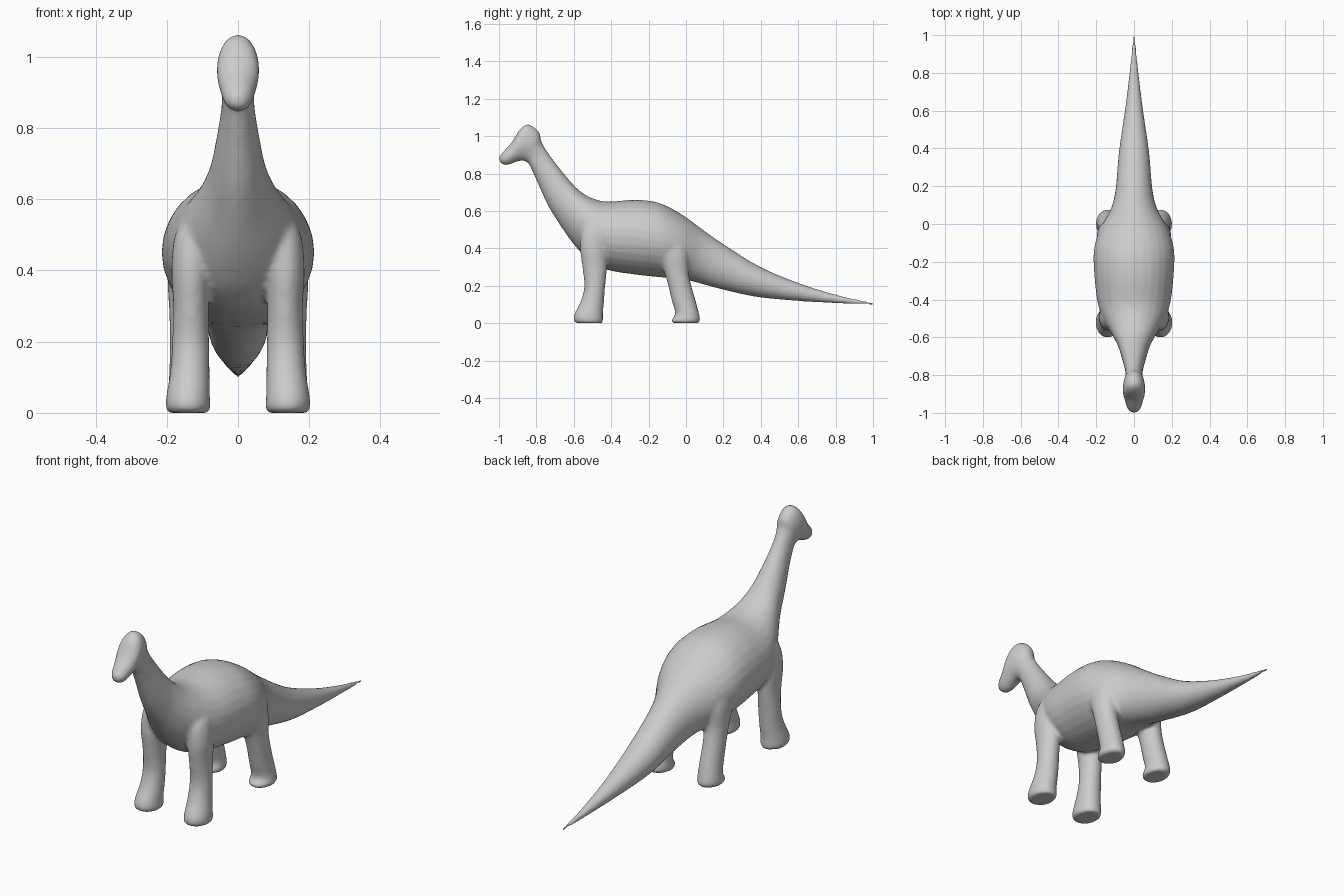
import bpy, bmesh, math
from mathutils import Vector

if "Cube" in bpy.data.objects:
    bpy.data.objects.remove(bpy.data.objects["Cube"])

SIDES, STEPS = 28, 5


def spline(a, b, c, d, t):
    """Catmull-Rom blend of four equal-length tuples."""
    return [0.5 * (2 * q + (r - p) * t + (2 * p - 5 * q + 4 * r - s) * t * t
                   + (3 * q - p - 3 * r + s) * t ** 3)
            for p, q, r, s in zip(a, b, c, d)]


def refine(rows):
    out = []
    for i in range(len(rows) - 1):
        a, d = rows[max(i - 1, 0)], rows[min(i + 2, len(rows) - 1)]
        out += [spline(a, rows[i], rows[i + 1], d, k / STEPS) for k in range(STEPS)]
    return out + [rows[-1]]


def loft(bm, rings):
    """Skin a list of rings (lists of points) and cap both ends."""
    loops = [[bm.verts.new(p) for p in ring] for ring in rings]
    for a, b in zip(loops, loops[1:]):
        for i in range(SIDES):
            j = (i + 1) % SIDES
            bm.faces.new((a[i], a[j], b[j], b[i]))
    bm.faces.new(loops[0])
    bm.faces.new(loops[-1])


ANGLES = [2 * math.pi * i / SIDES for i in range(SIDES)]

# Head, neck, trunk and tail: upper y, upper z, lower y, lower z, half width
trunk = [
    (-1.0, .89, -.996, .862, .018), (-.97, .925, -.975, .847, .037),
    (-.93, .97, -.945, .848, .048), (-.885, 1.04, -.915, .86, .058),
    (-.84, 1.063, -.89, .867, .059), (-.785, 1.022, -.868, .868, .053),
    (-.774, .975, -.84, .85, .046), (-.75, .93, -.80, .765, .047),
    (-.70, .86, -.738, .63, .062), (-.63, .772, -.66, .505, .085),
    (-.57, .71, -.59, .41, .120), (-.51, .672, -.51, .33, .160),
    (-.42, .65, -.42, .285, .192), (-.27, .66, -.27, .26, .210),
    (-.14, .642, -.13, .245, .212), (-.02, .58, -.03, .237, .180),
    (.09, .50, .06, .217, .125), (.19, .43, .17, .187, .098),
    (.39, .305, .37, .142, .080), (.61, .212, .60, .119, .048),
    (.82, .148, .82, .106, .022), (1.0, .110, 1.0, .098, .005)]

# Leg columns: y, z, x centre, y radius, x radius
front_leg = [(-.515, 0, .14, .068, .055), (-.522, .015, .14, .079, .063),
             (-.52, .05, .14, .076, .061), (-.50, .12, .135, .062, .055),
             (-.488, .20, .133, .056, .052), (-.488, .30, .132, .066, .050),
             (-.492, .40, .132, .074, .055), (-.485, .50, .125, .070, .052),
             (-.46, .58, .10, .05, .04)]
hind_leg = [(-.002, 0, .14, .066, .052), (-.002, .015, .142, .078, .060),
            (.006, .05, .142, .064, .056), (-.012, .12, .140, .064, .053),
            (-.033, .20, .140, .062, .052), (-.052, .28, .138, .066, .055),
            (-.07, .38, .135, .085, .062), (-.08, .48, .12, .08, .06)]

bm = bmesh.new()
rings = []
for ty, tz, by, bz, w in refine(trunk):
    mid = Vector((0, (ty + by) / 2, (tz + bz) / 2))
    half = Vector((0, (ty - by) / 2, (tz - bz) / 2))
    rings.append([mid + half * math.sin(a) + Vector((w * math.cos(a), 0, 0)) for a in ANGLES])
loft(bm, rings)

# Four legs, mirrored across x
for leg in (front_leg, hind_leg):
    for side in (-1, 1):
        loft(bm, [[(side * (x + rx * math.cos(a)), y + ry * math.sin(a), z) for a in ANGLES]
                  for y, z, x, ry, rx in refine(leg)])

bmesh.ops.recalc_face_normals(bm, faces=bm.faces)
mesh = bpy.data.meshes.new("dinosaur_body")
bm.to_mesh(mesh)
bm.free()
body = bpy.data.objects.new("dinosaur_body", mesh)
bpy.context.collection.objects.link(body)

# Fuse the parts into one skin and soften the joins
remesh = body.modifiers.new("fuse", 'REMESH')
remesh.mode = 'VOXEL'
remesh.voxel_size = 0.009
remesh.use_smooth_shade = True
soften = body.modifiers.new("soften", 'SMOOTH')
soften.factor = 0.5
soften.iterations = 6
